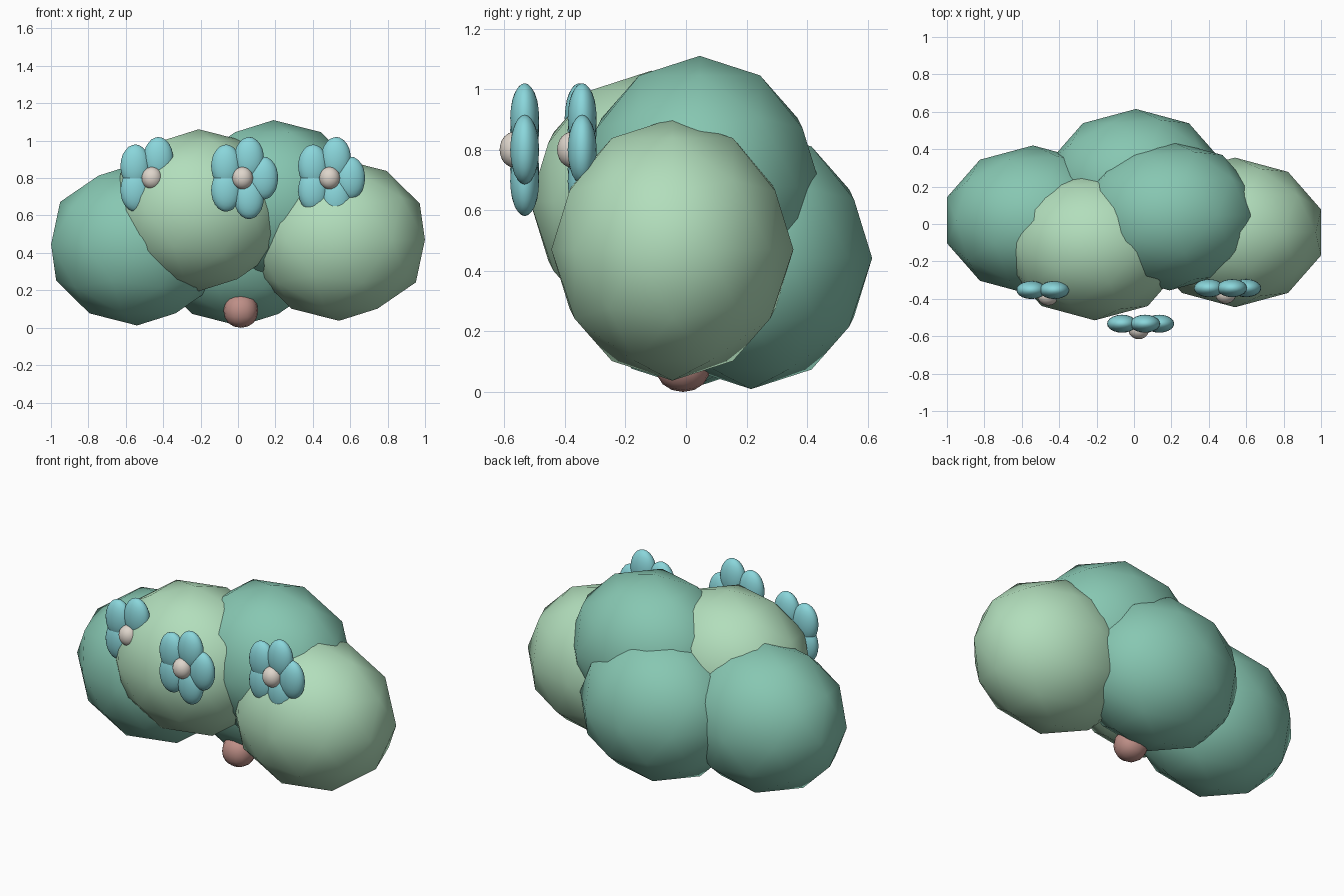
import bpy
from math import cos, sin, radians

cube = bpy.data.objects.get("Cube")
if cube:
    bpy.data.objects.remove(cube, do_unlink=True)


def material(name, rgb):
    """Flat material from an sRGB colour given in 0-255."""
    linear = [((c / 255 + 0.055) / 1.055) ** 2.4 for c in rgb] + [1.0]
    mat = bpy.data.materials.new(name)
    mat.use_nodes = True
    mat.diffuse_color = linear
    mat.node_tree.nodes["Principled BSDF"].inputs["Base Color"].default_value = linear
    return mat


DARK = material("dark_leaf_green", (135, 199, 178))
LIGHT = material("light_leaf_green", (178, 222, 188))
PETAL = material("petal_blue", (138, 214, 219))
CENTRE = material("flower_centre_cream", (222, 213, 203))
TRUNK = material("trunk_pink", (190, 143, 135))


def blob(name, centre, radii, mat, detail):
    """Smooth-shaded ellipsoid made from an icosphere."""
    bpy.ops.mesh.primitive_ico_sphere_add(subdivisions=detail, radius=1, location=centre)
    obj = bpy.context.object
    obj.name = name
    obj.scale = radii
    bpy.ops.object.transform_apply(location=False, rotation=False, scale=True)
    bpy.ops.object.shade_smooth()
    obj.data.materials.append(mat)
    return obj


# Foliage: five equal overlapping low-poly clumps
LEAF_RADII = (0.483, 0.40, 0.433)
clumps = {
    "foliage_left": ((0.54, -0.045, 0.47), LIGHT),
    "foliage_right": ((-0.54, 0.02, 0.445), DARK),
    "foliage_back": ((0.01, 0.215, 0.442), DARK),
    "foliage_front": ((-0.21, -0.115, 0.628), LIGHT),
    "foliage_top": ((0.19, 0.045, 0.677), DARK),
}
for name, (centre, mat) in clumps.items():
    blob(name, centre, LEAF_RADII, mat, 2)

# Trunk: rounded block
bpy.ops.mesh.primitive_cube_add(size=0.22, location=(0.015, -0.01, 0.092))
trunk = bpy.context.object
trunk.name = "trunk"
rounding = trunk.modifiers.new("rounding", "SUBSURF")
rounding.levels = rounding.render_levels = 2
bpy.ops.object.shade_smooth()
trunk.data.materials.append(TRUNK)


# Flowers: five upright oval petals around a bead
def flower(name, x, y, z=0.8, ring=0.11):
    for i in range(5):
        a = radians(72 * i)
        blob(f"{name}_petal_{i + 1}", (x + ring * cos(a), y, z + ring * sin(a)),
             (0.08, 0.048, 0.115), PETAL, 3)
    blob(f"{name}_centre", (x, y - 0.033, z), (0.055, 0.05, 0.06), CENTRE, 3)


flower("flower_middle", 0.025, -0.533)
flower("flower_left", 0.49, -0.343)
flower("flower_right", -0.46, -0.353)
